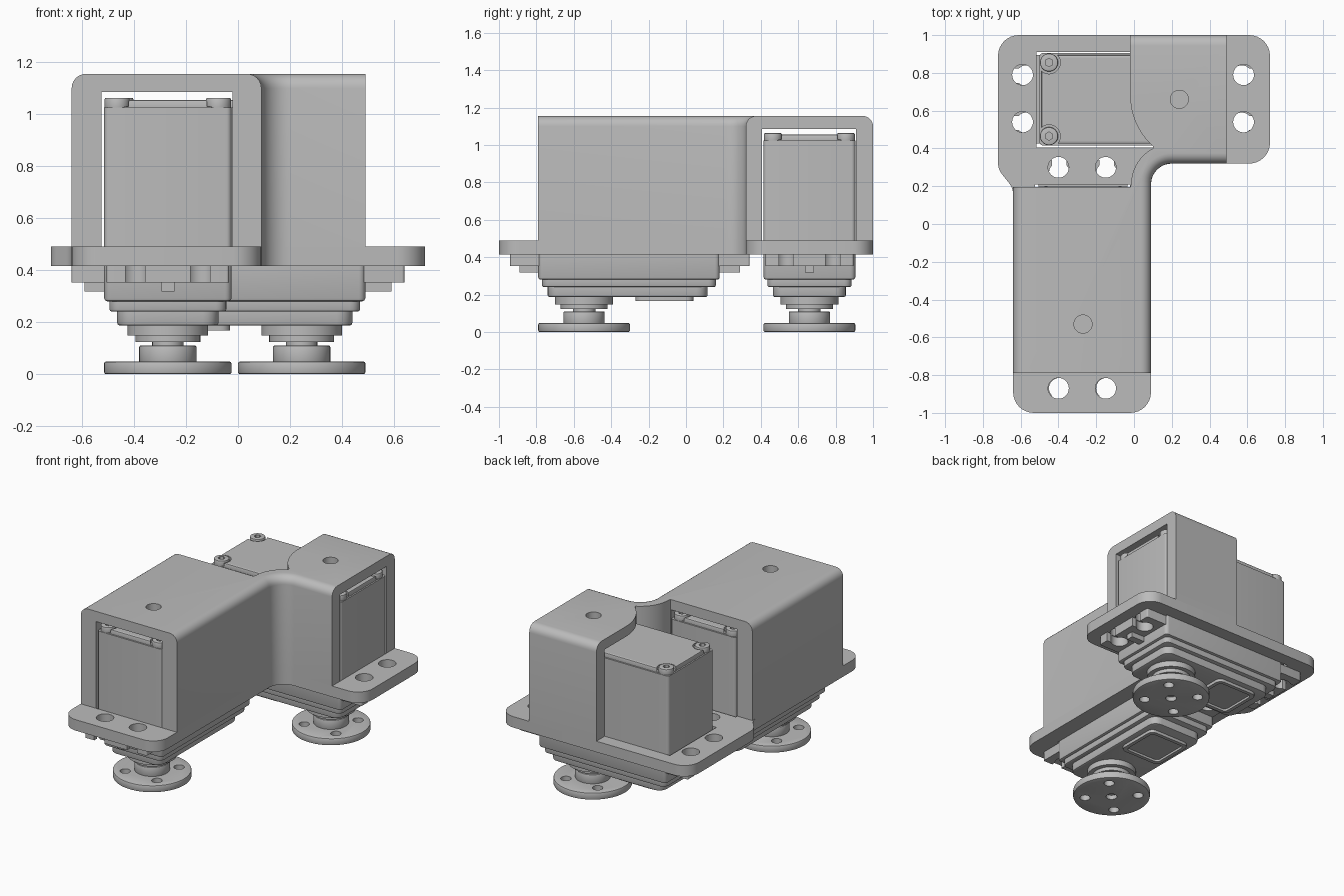
import bpy, bmesh, math
from mathutils import Vector

if "Cube" in bpy.data.objects:
    bpy.data.objects.remove(bpy.data.objects["Cube"])

grey = bpy.data.materials.new("grey plastic")
grey.diffuse_color = (0.5, 0.5, 0.5, 1)
grey.use_nodes = True
grey.node_tree.nodes["Principled BSDF"].inputs["Base Color"].default_value = grey.diffuse_color


def finish(name, bm):
    bmesh.ops.recalc_face_normals(bm, faces=bm.faces)
    me = bpy.data.meshes.new(name)
    bm.to_mesh(me)
    bm.free()
    me.materials.append(grey)
    ob = bpy.data.objects.new(name, me)
    bpy.context.collection.objects.link(ob)
    return ob


def rounded(corners, n=8):
    """Plan outline from (x, y, radius) corners."""
    out = []
    for i, (x, y, r) in enumerate(corners):
        p = Vector((x, y))
        a = (Vector(corners[i - 1][:2]) - p).normalized()
        b = (Vector(corners[(i + 1) % len(corners)][:2]) - p).normalized()
        if r == 0:
            out.append((x, y))
            continue
        half = a.angle(b) / 2
        c = p + (a + b).normalized() * (r / math.sin(half))
        s, e = p + a * (r / math.tan(half)) - c, p + b * (r / math.tan(half)) - c
        for k in range(n + 1):
            d = s.slerp(e, k / n) if s.angle(e) > 1e-4 else s
            out.append(tuple(c + d.normalized() * r))
    return out


def arc(cx, cy, r, a0, a1, n=12):
    return [(cx + r * math.cos(math.radians(a0 + (a1 - a0) * k / n)),
             cy + r * math.sin(math.radians(a0 + (a1 - a0) * k / n))) for k in range(n + 1)]


def prism(name, pts, z0, z1, bevel=0, pick=None):
    """Extrude a plan outline; bevel the rim edges chosen by pick(edge)."""
    bm = bmesh.new()
    f = bm.faces.new([bm.verts.new((x, y, z0)) for x, y in pts])
    top = bmesh.ops.extrude_face_region(bm, geom=[f])
    bmesh.ops.translate(bm, vec=(0, 0, z1 - z0),
                        verts=[v for v in top["geom"] if isinstance(v, bmesh.types.BMVert)])
    if bevel:
        edges = [e for e in bm.edges if pick(e)]
        bmesh.ops.bevel(bm, geom=edges, offset=bevel, segments=6 if bevel > .03 else 2,
                        profile=0.5, affect='EDGES', clamp_overlap=False)
    return finish(name, bm)


def rim(z):
    return lambda e: all(abs(v.co.z - z) < 1e-4 for v in e.verts)


def slab(name, x0, x1, y0, y1, z0, z1, r=0.0, bevel=0, bz=None):
    pts = rounded([(x0, y0, r), (x1, y0, r), (x1, y1, r), (x0, y1, r)], 5)
    return prism(name, pts, z0, z1, bevel, rim(bz if bz is not None else z0))


def disc(name, x, y, r, z0, z1, bevel=0, n=48):
    return prism(name, arc(x, y, r, 0, 360, n)[:-1], z0, z1, bevel,
                 lambda e: abs(e.verts[0].co.z - e.verts[1].co.z) < 1e-5)


def cut(ob, cutters):
    for c in cutters:
        m = ob.modifiers.new("cut", 'BOOLEAN')
        m.object, m.operation, m.solver = c, 'DIFFERENCE', 'EXACT'
    dg = bpy.context.evaluated_depsgraph_get()
    me = bpy.data.meshes.new_from_object(ob.evaluated_get(dg))
    ob.modifiers.clear()
    ob.data = me
    for c in cutters:
        bpy.data.objects.remove(c)
    return ob


# bracket flange: L-shaped plate with servo openings and screw holes
flange = prism("bracket_flange", rounded([
    (-.64, -1, .11), (.09, -1, .11), (.09, .32, .11), (.72, .32, .11), (.72, 1, .11),
    (-.72, 1, .11), (-.72, .29, .1), (-.64, .19, .1)]), .415, .49)
holes = [(-.4, -.87), (-.15, -.87), (-.4, .3), (-.15, .3),
         (-.59, .79), (-.59, .54), (.58, .79), (.58, .54)]
cut(flange, [slab("cutter", -.525, -.022, -.79, .21, .3, .6),
             slab("cutter", -.515, .49, .405, .91, .3, .6)]
    + [disc("cutter", x, y, .055, .3, .6, n=32) for x, y in holes])

# bracket cover: two tunnels joined by a curved wall
outline = ([(-.64, -.79), (.09, -.79)] + arc(.2, .21, .11, 180, 90)
           + [(.49, .32), (.49, 1), (-.02, 1)] + arc(.34, .68, .36, 180, 228)
           + arc(.2, .21, .215, 117, 180) + [(-.02, .195), (-.64, .195)])


def cover_edge(e):
    a, b = e.verts[0].co, e.verts[1].co
    if min(a.z, b.z) < 1.1:
        return False

    def outer(p):
        near = abs((Vector((p.x, p.y)) - Vector((.2, .21))).length - .11) < .002
        return near or (abs(p.x - .09) < .001 and p.y < .22) or (abs(p.y - .32) < .001 and p.x > .19)
    return (outer(a) and outer(b)) or max(a.x, b.x) < -.63 or min(a.y, b.y) > .99


cover = prism("bracket_cover", outline, .49, 1.155, .055, cover_edge)
cut(cover, [slab("cutter", -.525, -.022, -1.2, .5, .4, 1.085),
            slab("cutter", -.4, .9, .405, .91, .4, 1.085),
            disc("cutter", -.27, -.53, .048, 1, 1.3, n=32),
            disc("cutter", .24, .66, .048, 1, 1.3, n=32)])

# servo parts, built around the output axis with the body running along +y
parts = [slab("servo_body", -.245, .245, -.245, .745, .415, 1.025, .02),
         slab("servo_gear_case", -.245, .245, -.245, .725, .28, .415, .025, .012),
         slab("servo_step_upper", -.225, .225, -.225, .705, .24, .28, .04, .01),
         slab("servo_step_lower", -.195, .195, -.195, .66, .187, .24, .06, .01),
         disc("output_boss", 0, 0, .155, .148, .187),
         disc("output_collar", 0, 0, .125, .123, .148),
         disc("output_shaft", 0, 0, .06, .1, .123),
         slab("servo_rib", -.025, .025, -.345, .835, .317, .352)]

# lid with corner pockets and screws
lid = slab("servo_lid", -.235, .235, -.235, .735, 1.025, 1.055, .02, .008, 1.055)
corners = [(sx * .195, y) for sx in (-1, 1) for y in (-.195, .695)]
parts.append(cut(lid, [disc("cutter", x, y, .06, 1.03, 1.2, n=32) for x, y in corners]))
for x, y in corners:
    s = disc("lid_screw", x, y, .048, 1.01, 1.063, .006, 32)
    parts.append(cut(s, [disc("cutter", x, y, .022, 1.045, 1.2, n=6)]))

# mounting ears with open screw slots
ears = slab("servo_ears", -.235, .235, -.395, .885, .352, .415, .01)
slots = []
for x in (-.125, .125):
    slots += [disc("cutter", x, -.325, .055, .2, .6, n=32), disc("cutter", x, .815, .055, .2, .6, n=32),
              slab("cutter", x - .038, x + .038, -.6, -.325, .2, .6),
              slab("cutter", x - .038, x + .038, .815, 1.1, .2, .6)]
parts.append(cut(ears, slots))

# framed pocket on the underside
frame = slab("underside_pocket", -.155, .155, .275, .585, .167, .2, .04)
parts.append(cut(frame, [slab("cutter", -.13, .13, .3, .56, .1, .182, .025)]))

# round output horn with four screw holes
horn = disc("output_horn", 0, 0, .245, 0, .048, .007, 64)
parts.append(cut(horn, [disc("cutter", .17 * math.cos(math.radians(a)), .17 * math.sin(math.radians(a)),
                             .033, -.1, .2, n=24) for a in (45, 135, 225, 315)]
                 + [disc("cutter", 0, 0, .035, -.1, .03, n=24)]))
parts.append(disc("horn_hub", 0, 0, .11, .04, .11, .006))

# place the servo and its rotated twin
for ob in parts:
    twin = ob.copy()
    twin.name = ob.name + "_rear"
    bpy.context.collection.objects.link(twin)
    ob.location = (-.27, -.545, 0)
    twin.location = (.245, .66, 0)
    twin.rotation_euler.z = math.pi / 2

# smooth curved faces, keep crisp edges
bpy.ops.object.select_all(action='DESELECT')
for ob in [flange, cover] + parts:
    ob.select_set(True)
bpy.context.view_layer.objects.active = flange
bpy.ops.object.shade_smooth_by_angle(angle=math.radians(30))
